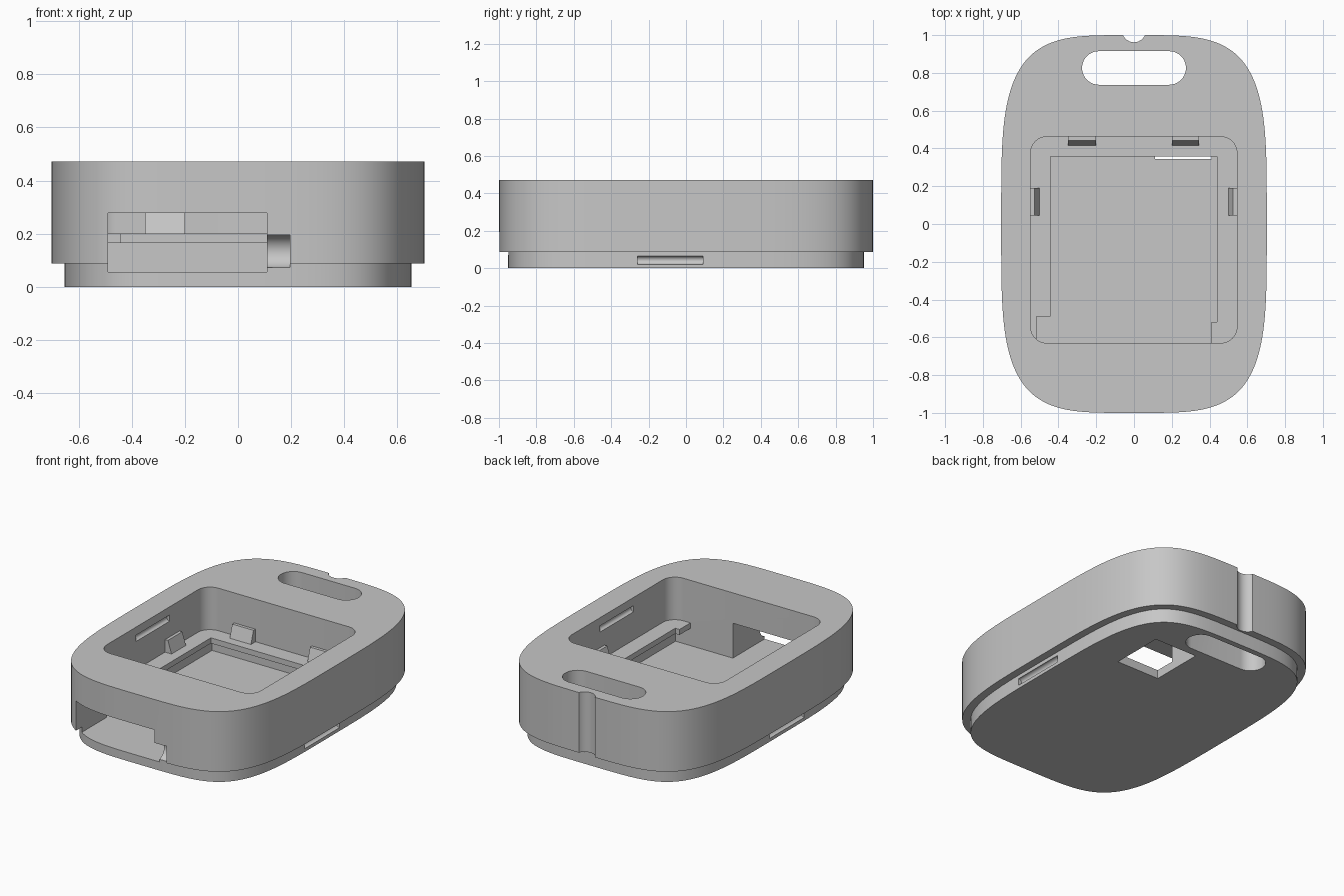
import bpy
import bmesh
from math import cos, sin, pi, radians, copysign, hypot

cube = bpy.data.objects.get("Cube")
if cube:
    bpy.data.objects.remove(cube, do_unlink=True)

# Single plastic colour
grey = bpy.data.materials.new("grey_plastic")
grey.use_nodes = True
colour = (0.57, 0.57, 0.57, 1)
grey.diffuse_color = colour
grey.node_tree.nodes["Principled BSDF"].inputs["Base Color"].default_value = colour

AXES = {
    "X": lambda u, v, w: (w, u, v),
    "Y": lambda u, v, w: (u, w, v),
    "Z": lambda u, v, w: (u, v, w),
}


def prism(name, points, start, end, axis="Z"):
    """Extrude a closed profile along an axis."""
    bm = bmesh.new()
    place = AXES[axis]
    low = [bm.verts.new(place(u, v, start)) for u, v in points]
    high = [bm.verts.new(place(u, v, end)) for u, v in points]
    bm.faces.new(low)
    bm.faces.new(high)
    n = len(points)
    for i in range(n):
        j = (i + 1) % n
        bm.faces.new((low[i], low[j], high[j], high[i]))
    bmesh.ops.recalc_face_normals(bm, faces=bm.faces)
    mesh = bpy.data.meshes.new(name)
    bm.to_mesh(mesh)
    bm.free()
    mesh.materials.append(grey)
    obj = bpy.data.objects.new(name, mesh)
    bpy.context.collection.objects.link(obj)
    return obj


def case_outline(inset, a=0.703, b=1.0, power=4, n=160):
    """Superellipse, moved inward along its normals."""
    points = []
    for i in range(n):
        t = 2 * pi * (i + 0.5) / n
        u = copysign(abs(cos(t)) ** (2 / power), cos(t))
        v = copysign(abs(sin(t)) ** (2 / power), sin(t))
        nx, ny = u ** (power - 1) / a, v ** (power - 1) / b
        length = hypot(nx, ny)
        points.append((a * u - inset * nx / length, b * v - inset * ny / length))
    return points


def rounded(x0, x1, y0, y1, r, steps=10):
    corners = [(x1 - r, y1 - r), (x0 + r, y1 - r), (x0 + r, y0 + r), (x1 - r, y0 + r)]
    points = []
    for k, (cx, cy) in enumerate(corners):
        for i in range(steps + 1):
            t = pi / 2 * (k + i / steps)
            points.append((cx + r * cos(t), cy + r * sin(t)))
    return points


def circle(cx, cy, r, n=32):
    return [(cx + r * cos(2 * pi * i / n), cy + r * sin(2 * pi * i / n)) for i in range(n)]


def rect(x0, x1, y0, y1):
    return [(x0, y0), (x1, y0), (x1, y1), (x0, y1)]


def combine(target, tool, operation="DIFFERENCE"):
    mod = target.modifiers.new("combine", "BOOLEAN")
    mod.operation = operation
    mod.solver = "EXACT"
    mod.object = tool
    bpy.context.view_layer.objects.active = target
    bpy.ops.object.modifier_apply(modifier=mod.name)
    bpy.data.objects.remove(tool, do_unlink=True)


# Case shell with its inset lower rim
case = prism("case_body", case_outline(0), 0.088, 0.472)
combine(case, prism("lower_rim", case_outline(0.049), 0, 0.15), "UNION")

# Main pocket, the ledge opening below it, and the wider cavity under the ledge
combine(case, prism("pocket", rounded(-0.547, 0.545, -0.63, 0.462, 0.085), 0.2, 0.6))
ledge_opening = [(-0.516, -0.63), (0.41, -0.63), (0.41, -0.52), (0.44, -0.52),
                 (0.44, 0.358), (-0.442, 0.358), (-0.442, -0.49), (-0.516, -0.49)]
combine(case, prism("ledge_opening", ledge_opening, 0.12, 0.2))
combine(case, prism("cavity", rect(-0.516, 0.515, -0.63, 0.475), 0.055, 0.165))

# Window in the floor, reaching back under the ledge
combine(case, prism("floor_window", rect(0.11, 0.41, 0.345, 0.685), -0.1, 0.165))

# Front opening and the concave recess beside it
combine(case, prism("front_opening", rect(-0.49, 0.11, 0.055, 0.278), -1.1, -0.6, "Y"))
recess = [(-1.1, 0.07), (-0.965, 0.07)]
recess += [(-0.965 + 0.0625 * cos(t), 0.1325 + 0.0625 * sin(t))
           for t in (pi * (i / 16 - 0.5) for i in range(1, 16))]
recess += [(-0.965, 0.195), (-1.1, 0.195)]
combine(case, prism("recess", recess, 0.05, 0.195, "X"))

# Strap slot and the semicircular groove behind it
combine(case, prism("strap_slot", rounded(-0.275, 0.275, 0.737, 0.915, 0.0889), -0.1, 0.6))
combine(case, prism("back_groove", circle(0, 1.025, 0.063), 0.088, 0.6))

# Snap grooves: outside on the rim, inside near the pocket top
for side in (-1, 1):
    combine(case, prism("rim_groove", circle(side * 0.653, 0.043, 0.022, 16), -0.26, 0.09, "Y"))
    wall = 0.545 if side > 0 else -0.547
    combine(case, prism("pocket_groove", circle(wall, 0.4, 0.02, 16), -0.25, 0.09, "Y"))

bpy.ops.object.select_all(action="DESELECT")
case.select_set(True)
bpy.context.view_layer.objects.active = case
bpy.ops.object.shade_smooth_by_angle(angle=radians(30))


# Wedge clips standing on the ledge against the pocket walls
def clip(name, wall, inward, start, end, axis):
    shape = [(-0.01, 0.19), (0.046, 0.19), (0.046, 0.2), (0.02, 0.28), (-0.01, 0.28)]
    prism(name, [(wall + inward * d, z) for d, z in shape], start, end, axis)


clip("back_clip_right", 0.462, -1, -0.35, -0.2, "X")
clip("back_clip_left", 0.462, -1, 0.2, 0.345, "X")
clip("side_clip_right", -0.547, 1, 0.045, 0.19, "Y")
clip("side_clip_left", 0.545, -1, 0.045, 0.19, "Y")
